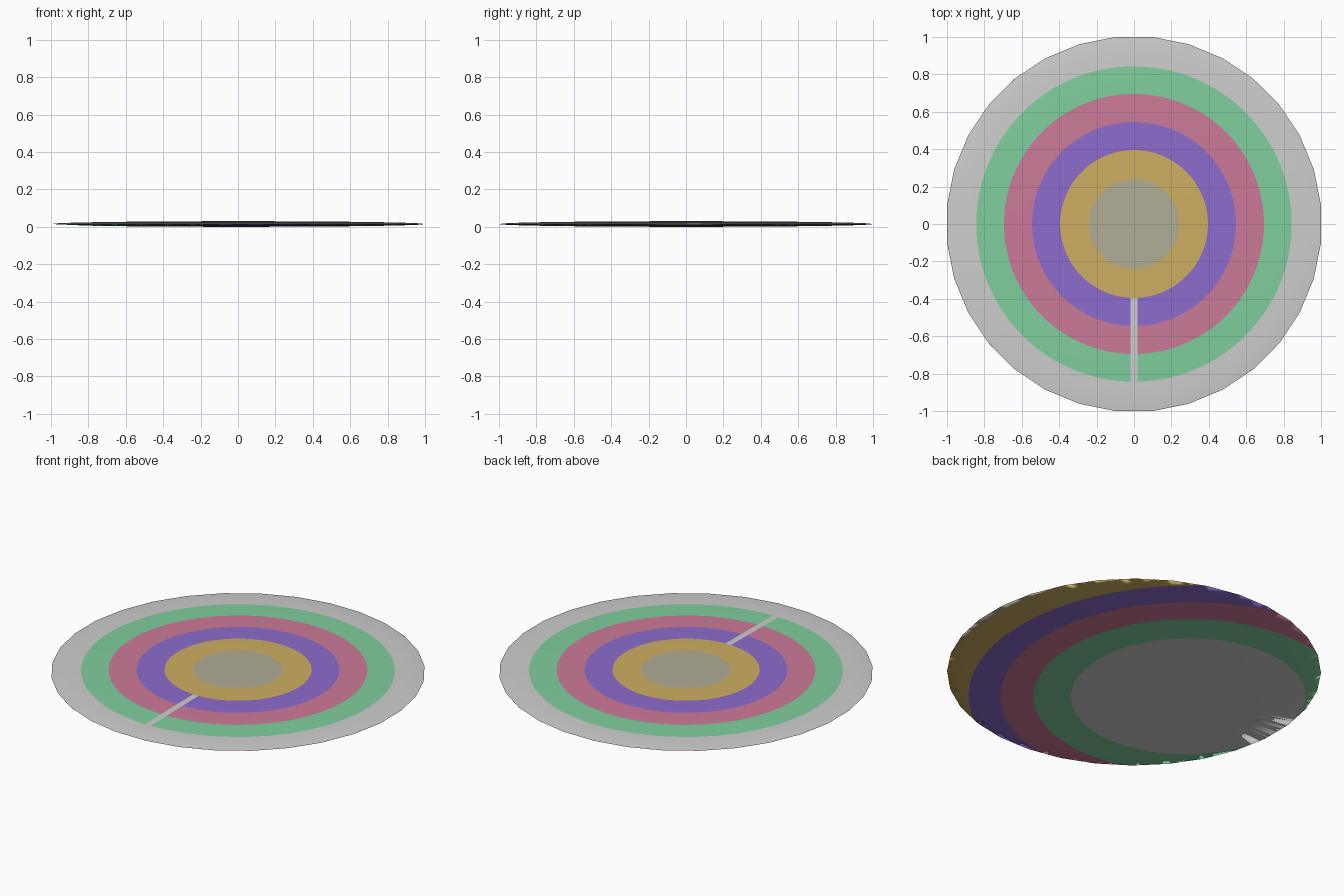
import bpy, bmesh, math

if "Cube" in bpy.data.objects:
    bpy.data.objects.remove(bpy.data.objects["Cube"])

SIDES, SEGS, HALF = 32, 224, 0.015
SLOT = 0.018


def lin(c):
    c /= 255
    return c / 12.92 if c <= 0.04045 else ((c + 0.055) / 1.055) ** 2.4


# colours, from the rim inwards
COLOURS = [("light_grey", (206, 206, 206)), ("green", (128, 207, 157)),
           ("pink", (205, 122, 153)), ("purple", (141, 108, 206)),
           ("gold", (206, 175, 98)), ("warm_grey", (177, 173, 150))]
MATS = []
for name, rgb in COLOURS:
    m = bpy.data.materials.new(name)
    m.diffuse_color = (*[lin(c) for c in rgb], 1)
    m.use_nodes = True
    m.node_tree.nodes["Principled BSDF"].inputs["Base Color"].default_value = m.diffuse_color
    MATS.append(m)


def rim_distance(cx, a):
    """Distance from (cx, 0) to the 32-sided outline in direction a."""
    best = 9
    for k in range(SIDES):
        n = 2 * math.pi * k / SIDES
        d = math.cos(n - a)
        if d > 0.05:
            best = min(best, (1 - cx * math.cos(n)) / d)
    return best


def build(name, cx, bands, side, slot_colours=()):
    """One shallow dome made of colour rings about (cx, 0).
    bands: (outer radius, colour index); side: 1 top, -1 bottom."""
    bm = bmesh.new()
    radii, cols, last = [0.0], [], 0.0
    for r, c in bands:                      # two or more steps per band for curvature
        for s in (1, 2, 3):
            radii.append(last + (r - last) * s / 3)
            cols.append(c)
        last = r
    rows = []
    for r in radii:
        half = math.asin(SLOT / max(r, 0.1))   # parallel-sided slot column at -y
        row = []
        for i in range(SEGS):
            a = -math.pi / 2 + half + (2 * math.pi - 2 * half) * i / (SEGS - 1)
            d = min(r, rim_distance(cx, a))
            x, y = cx + d * math.cos(a), d * math.sin(a)
            q = math.hypot(x, y) / rim_distance(0, math.atan2(y, x))
            z = HALF + side * HALF * math.sqrt(max(0, 1 - q * q))
            row.append(bm.verts.new((x, y, z)))
        rows.append(row)
    for j, c in enumerate(cols):
        for i in range(SEGS):
            k = (i + 1) % SEGS
            vs = [rows[j][i], rows[j + 1][i], rows[j + 1][k], rows[j][k]]
            f = bm.faces.new(vs if side > 0 else vs[::-1])
            f.material_index = 0 if (k == 0 and c in slot_colours) else c
            f.smooth = True
    bmesh.ops.remove_doubles(bm, verts=bm.verts[:], dist=1e-5)
    me = bpy.data.meshes.new(name)
    bm.to_mesh(me)
    bm.free()
    for m in MATS:
        me.materials.append(m)
    ob = bpy.data.objects.new(name, me)
    bpy.context.collection.objects.link(ob)


# top: concentric rings with a pale radial slot towards the front
build("disc_top", 0, [(0.24, 5), (0.395, 4), (0.545, 3), (0.695, 2),
                      (0.843, 1), (1.02, 0)], 1, (1, 2, 3))
# underside: rings about an off-centre point
build("disc_underside", -0.38, [(0.63, 0), (0.83, 1), (1.01, 2), (1.18, 3),
                                (1.35, 4), (1.5, 5)], -1)
